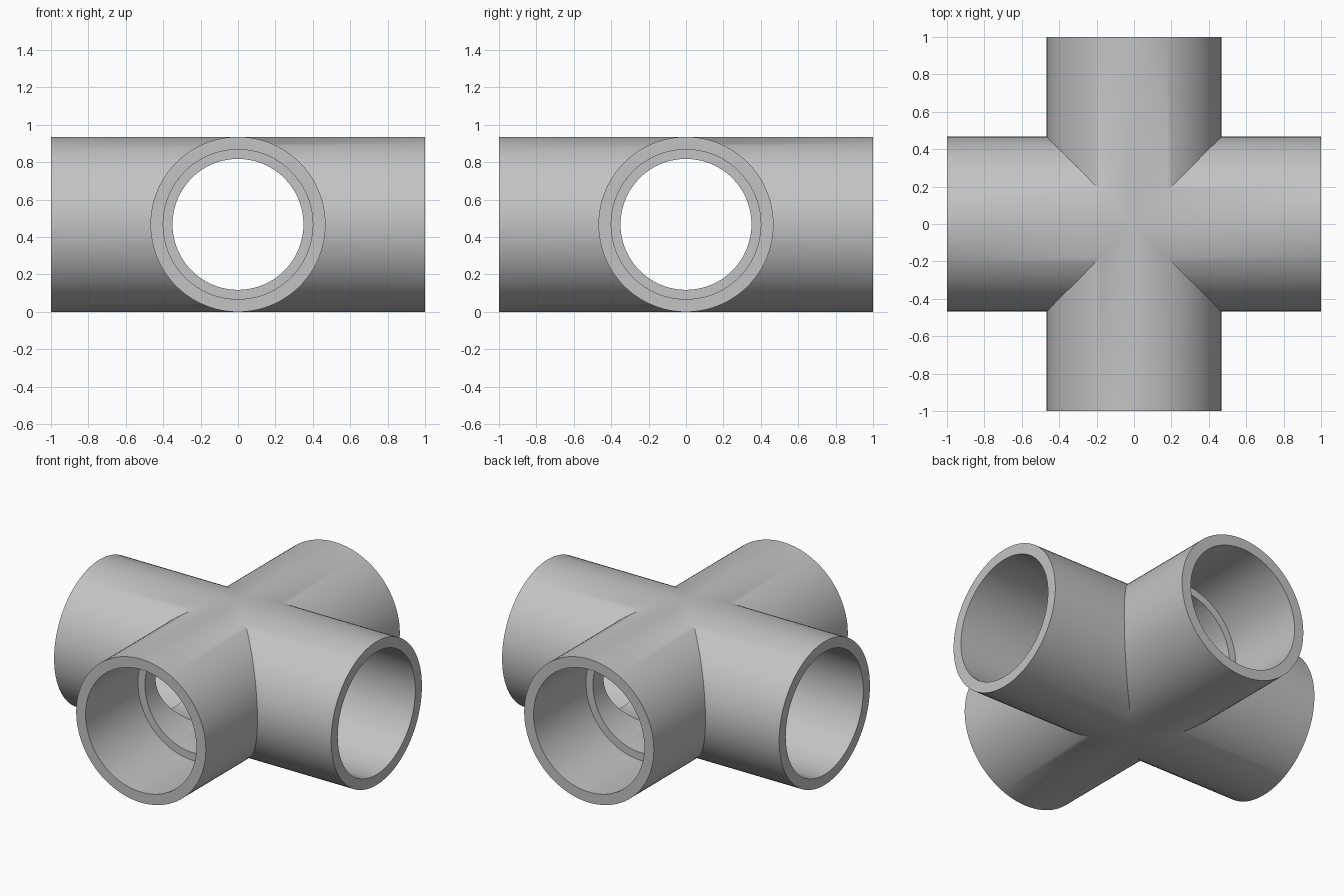
import bpy, bmesh
from math import sin, cos, pi, radians
from mathutils import Matrix, Vector

cube = bpy.data.objects.get("Cube")
if cube:
    bpy.data.objects.remove(cube, do_unlink=True)

SEGMENTS = 96
OUTER, SOCKET, BORE = 0.468, 0.40, 0.35
SHOULDER = 0.46          # distance of the socket shoulder from the centre

# Plain grey plastic
grey = bpy.data.materials.new("grey_plastic")
grey.use_nodes = True
colour = (0.55, 0.55, 0.55, 1)
grey.diffuse_color = colour
grey.node_tree.nodes["Principled BSDF"].inputs["Base Color"].default_value = colour

# Wall section of one arm: (radius, distance from centre), None = mitred joint
PROFILE = [(OUTER, None), (OUTER, 1), (SOCKET, 1),
           (SOCKET, SHOULDER), (BORE, SHOULDER), (BORE, None)]


def add_arm(bm, turn):
    """One socketed arm, cut at 45 degrees where it meets its neighbours."""
    rings = []
    for radius, reach in PROFILE:
        ring = []
        for i in range(SEGMENTS):
            a = 2 * pi * i / SEGMENTS
            x, z = radius * sin(a), radius * cos(a)
            y = -abs(x) if reach is None else -reach
            ring.append(bm.verts.new(turn @ Vector((x, y, z))))
        rings.append(ring)
    for r, s in zip(rings, rings[1:]):
        for i in range(SEGMENTS):
            j = (i + 1) % SEGMENTS
            bm.faces.new((r[i], r[j], s[j], s[i]))


# Four arms welded along the mitres
bm = bmesh.new()
for k in range(4):
    add_arm(bm, Matrix.Rotation(k * pi / 2, 3, "Z"))
bmesh.ops.remove_doubles(bm, verts=bm.verts, dist=0.0005)
bmesh.ops.recalc_face_normals(bm, faces=bm.faces)
bmesh.ops.translate(bm, verts=bm.verts, vec=(0, 0, OUTER))

mesh = bpy.data.meshes.new("four_way_pipe_fitting")
bm.to_mesh(mesh)
bm.free()
mesh.materials.append(grey)
fitting = bpy.data.objects.new("four_way_pipe_fitting", mesh)
bpy.context.collection.objects.link(fitting)

# Smooth walls, sharp rims and mitres
bpy.ops.object.select_all(action="DESELECT")
fitting.select_set(True)
bpy.context.view_layer.objects.active = fitting
bpy.ops.object.shade_smooth_by_angle(angle=radians(30))
